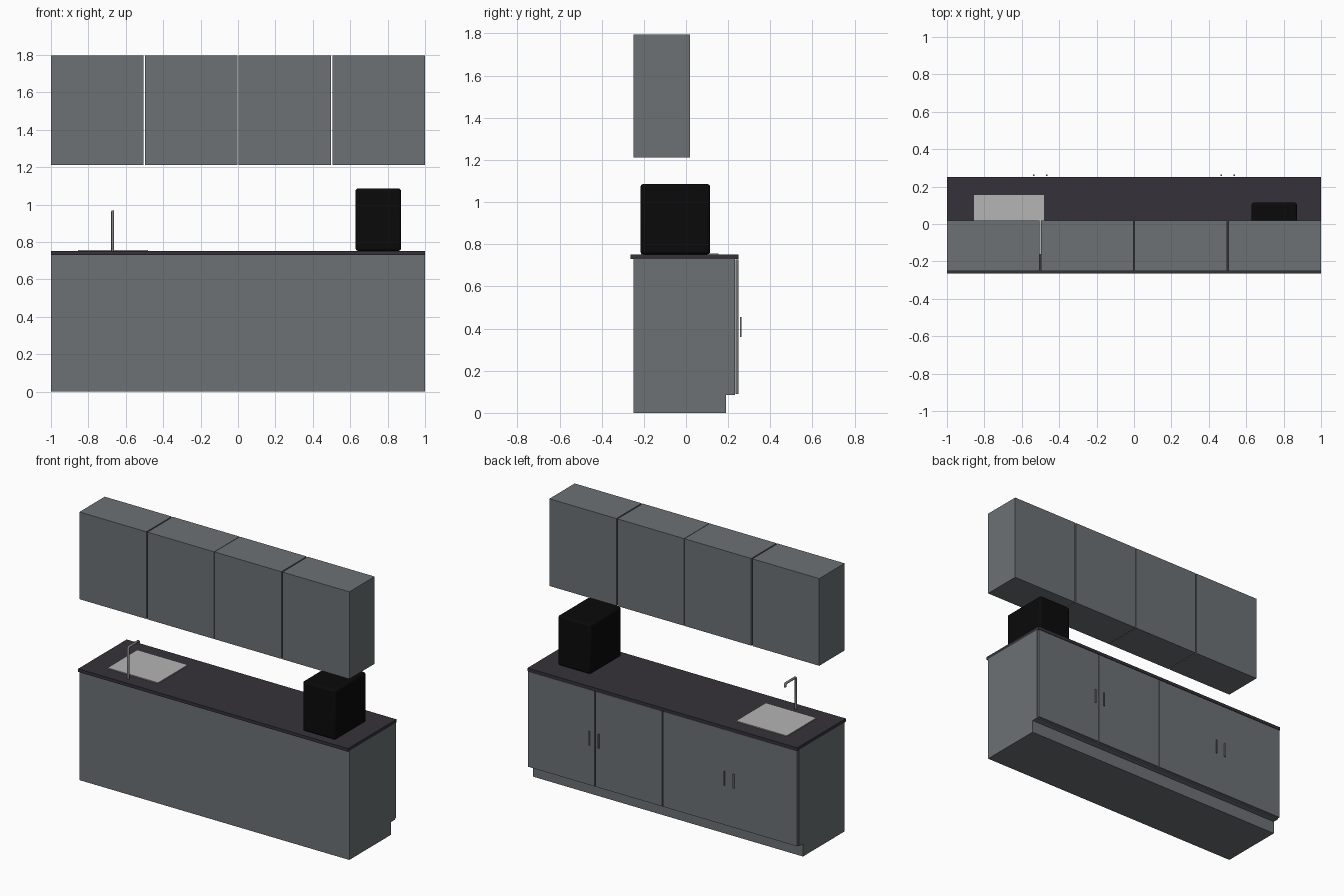
import bpy
import bmesh

old = bpy.data.objects.get("Cube")
if old:
    bpy.data.objects.remove(old, do_unlink=True)


def material(name, r, g, b):
    m = bpy.data.materials.new(name)
    m.use_nodes = True
    m.diffuse_color = (r, g, b, 1)
    m.node_tree.nodes["Principled BSDF"].inputs["Base Color"].default_value = (r, g, b, 1)
    return m


cabinet_grey = material("cabinet grey", 0.15, 0.165, 0.175)
counter_dark = material("worktop charcoal", 0.036, 0.032, 0.042)
appliance_black = material("appliance black", 0.003, 0.003, 0.003)
sink_steel = material("sink light steel", 0.46, 0.46, 0.46)
metal_grey = material("brushed metal grey", 0.2, 0.195, 0.19)


def add_object(name, data, mat):
    data.materials.append(mat)
    ob = bpy.data.objects.new(name, data)
    bpy.context.collection.objects.link(ob)
    return ob


def box(name, xs, ys, zs, mat):
    """Box given by its ranges on the three axes."""
    bm = bmesh.new()
    bmesh.ops.create_cube(bm, size=1)
    for v in bm.verts:
        v.co = [r[0] if c < 0 else r[1] for c, r in zip(v.co, (xs, ys, zs))]
    mesh = bpy.data.meshes.new(name)
    bm.to_mesh(mesh)
    bm.free()
    return add_object(name, mesh, mat)


# Base carcass: side profile with a toe recess, extruded along the run
profile = [(-0.25, 0), (0.19, 0), (0.19, 0.085), (0.232, 0.085), (0.232, 0.73), (-0.25, 0.73)]
bm = bmesh.new()
side = bm.faces.new([bm.verts.new((-1, y, z)) for y, z in profile])
ext = bmesh.ops.extrude_face_region(bm, geom=[side])
moved = [g for g in ext["geom"] if isinstance(g, bmesh.types.BMVert)]
bmesh.ops.translate(bm, verts=moved, vec=(2, 0, 0))
bmesh.ops.recalc_face_normals(bm, faces=bm.faces)
mesh = bpy.data.meshes.new("base_carcass")
bm.to_mesh(mesh)
bm.free()
add_object("base_carcass", mesh, cabinet_grey)

# Base doors and their slim bar handles
gap = 0.003
for name, x0, x1 in (("wide", -1, 0), ("middle", 0, 0.5), ("end", 0.5, 1)):
    box(f"base_door_{name}", (x0 + gap, x1 - gap), (0.235, 0.249), (0.09, 0.728), cabinet_grey)
for i, x in enumerate((-0.535, -0.466, 0.466, 0.535)):
    box(f"door_handle_{i + 1}", (x - 0.004, x + 0.004), (0.257, 0.264), (0.36, 0.455), metal_grey)

# Worktop
box("worktop", (-1, 1), (-0.264, 0.25), (0.73, 0.751), counter_dark)

# Wall cabinets
edges = [(-1, -0.504), (-0.496, -0.0015), (0.0015, 0.496), (0.504, 1)]
for i, xs in enumerate(edges):
    box(f"wall_cabinet_{i + 1}", xs, (-0.25, 0.018), (1.212, 1.796), cabinet_grey)

# Sink plate
box("sink", (-0.855, -0.48), (-0.16, 0.155), (0.749, 0.757), sink_steel)

# Tap: upright post, horizontal arm and short spout
curve = bpy.data.curves.new("tap", "CURVE")
curve.dimensions = "3D"
curve.bevel_depth = 0.008
curve.bevel_resolution = 3
curve.use_fill_caps = True
path = [(-0.205, 0.75), (-0.205, 0.955), (-0.198, 0.962), (-0.1, 0.962), (-0.092, 0.955), (-0.092, 0.94)]
spline = curve.splines.new("POLY")
spline.points.add(len(path) - 1)
for p, (y, z) in zip(spline.points, path):
    p.co = (-0.67, y, z, 1)
add_object("tap", curve, metal_grey)

# Countertop appliance with rounded edges
appliance = box("appliance", (0.628, 0.872), (-0.216, 0.115), (0.752, 1.086), appliance_black)
bevel = appliance.modifiers.new("rounded edges", "BEVEL")
bevel.width = 0.015
bevel.segments = 3
bpy.ops.object.select_all(action="DESELECT")
appliance.select_set(True)
bpy.context.view_layer.objects.active = appliance
bpy.ops.object.shade_smooth_by_angle()
